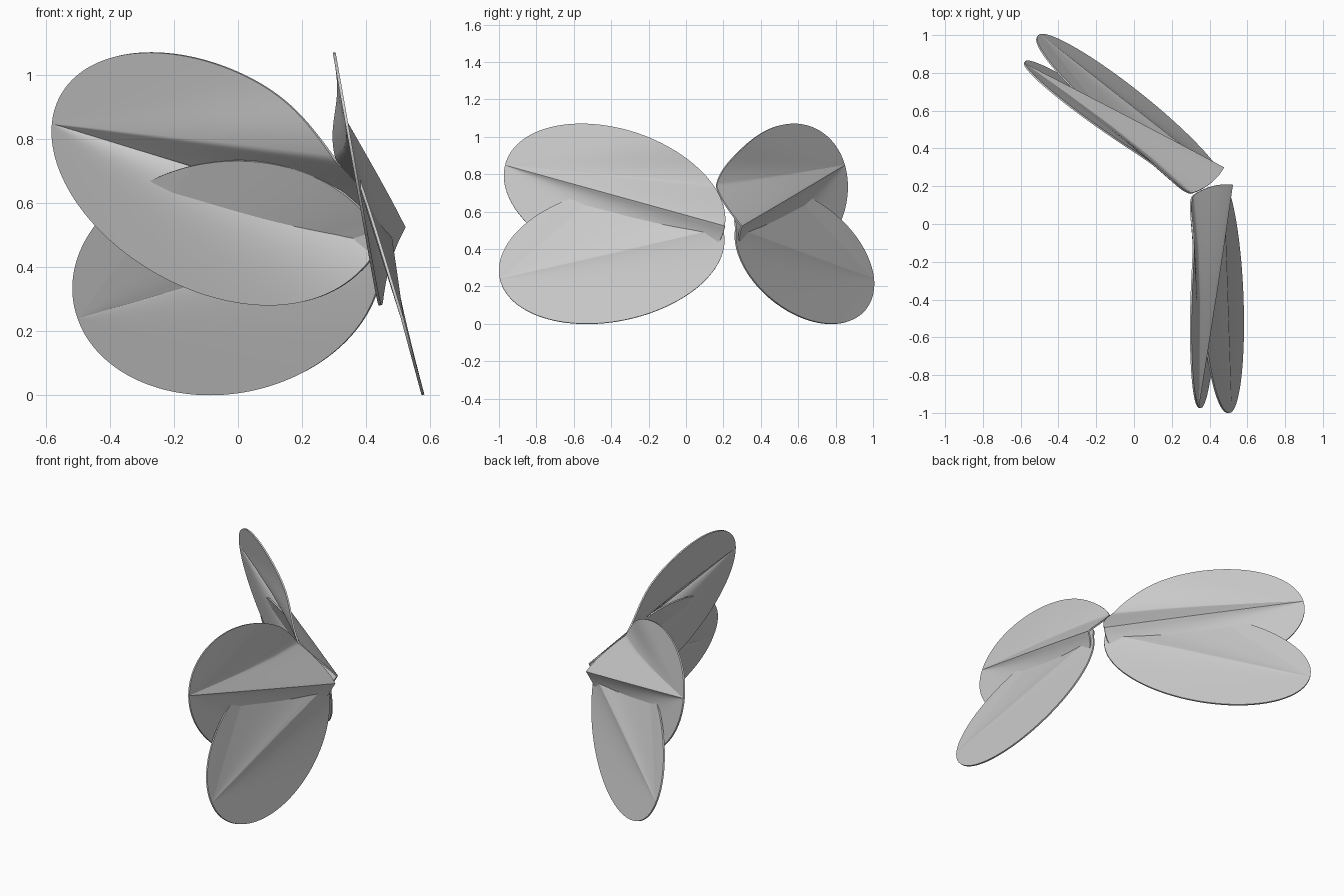
import bpy, bmesh, math
from mathutils import Matrix, Vector

cube = bpy.data.objects.get("Cube")
if cube:
    bpy.data.objects.remove(cube)

# One plain material
grey = bpy.data.materials.new("wing_grey")
grey.use_nodes = True
grey.diffuse_color = (0.6, 0.6, 0.6, 1)
grey.node_tree.nodes["Principled BSDF"].inputs["Base Color"].default_value = (0.6, 0.6, 0.6, 1)

HALF_RIM = 110
RINGS = (0.01, 0.25, 0.5, 0.75, 1)
UPPER_RIDGE = -0.27
LOWER_RIDGE = 0.225


def upper_fold(angle, r):
    """Sharp ridge to the root, with a dip above it that deepens near the root."""
    d = angle - UPPER_RIDGE
    ridge = math.exp(d / 0.12) if d < 0 else max(0, 1 - d / 0.17)
    return 0.107 * r * ridge - 0.04 * r ** 3 * math.exp(-((angle + 0.05) / 0.15) ** 2)


def lower_fold(angle, r):
    """Low ridge along the middle, upper edge leaning back."""
    ridge = 0.028 * math.exp(-abs(angle - LOWER_RIDGE) / 0.12)
    return r * (ridge - min(0.032, 0.07 * max(0, angle - 0.25)))


def wing(name, center, size, skew, tip_angle, lean, fold, ridge, mirror):
    """Tilted ellipse, pleated along rays that fan out from its tip."""
    flat = math.sqrt(1 - skew ** 2)

    def rim(t):
        c, s = math.cos(t), math.sin(t)
        return Vector((center[0] + size[0] * c, center[1] + size[1] * (skew * c + flat * s)))

    # Where the ridge line meets the rim
    u = math.cos(ridge) / size[0]
    v = (math.sin(ridge) / size[1] - skew * u) / flat
    span = (2 * math.atan2(v, u) + math.pi - 2 * tip_angle) % math.tau
    turns = [span * i / HALF_RIM for i in range(1, HALF_RIM + 1)]
    turns += [span + (math.tau - span) * i / HALF_RIM for i in range(1, HALF_RIM)]

    tip = rim(tip_angle)
    bm = bmesh.new()
    tip_vert = bm.verts.new((lean[0] + lean[1] * tip.y, tip.x, tip.y))
    last = None
    for turn in turns:
        ray = rim(tip_angle + turn) - tip
        angle = math.atan2(ray.y, ray.x)
        row = [tip_vert]
        for f in RINGS:
            y, z = tip + ray * f
            x = lean[0] + lean[1] * z + fold(angle, ray.length * f)
            row.append(bm.verts.new((x, y, z)))
        if last:
            bm.faces.new((tip_vert, last[1], row[1]))
            for k in range(1, len(RINGS)):
                bm.faces.new((last[k], last[k + 1], row[k + 1], row[k]))
        last = row
    if mirror:
        bm.transform(MIRROR)
        bmesh.ops.reverse_faces(bm, faces=bm.faces[:])
    mesh = bpy.data.meshes.new(name)
    bm.to_mesh(mesh)
    bm.free()
    mesh.materials.append(grey)
    obj = bpy.data.objects.new(name, mesh)
    bpy.context.collection.objects.link(obj)
    bpy.ops.object.select_all(action="DESELECT")
    obj.select_set(True)
    bpy.context.view_layer.objects.active = obj
    # Thin sheet, with its cut edge and its ridge kept crisp
    solid = obj.modifiers.new("thickness", "SOLIDIFY")
    solid.thickness = 0.009
    solid.offset = 0
    bpy.ops.object.modifier_apply(modifier=solid.name)
    bpy.ops.object.shade_smooth_by_angle(angle=math.radians(22))


# Upright mirror plane between the two pairs of wings
MIRROR = Matrix.Scale(-1, 4, Vector((-0.452, 0.892, 0)).normalized())

for side, mirror in (("front", False), ("back", True)):
    wing(side + "_upper_wing", (-0.382, 0.675), (0.592, 0.395), -0.3,
         math.pi - 0.15, (0.49, -0.177), upper_fold, UPPER_RIDGE, mirror)
    wing(side + "_lower_wing", (-0.397, 0.366), (0.603, 0.366), 0.22,
         math.pi + 0.13, (0.578, -0.27), lower_fold, LOWER_RIDGE, mirror)
